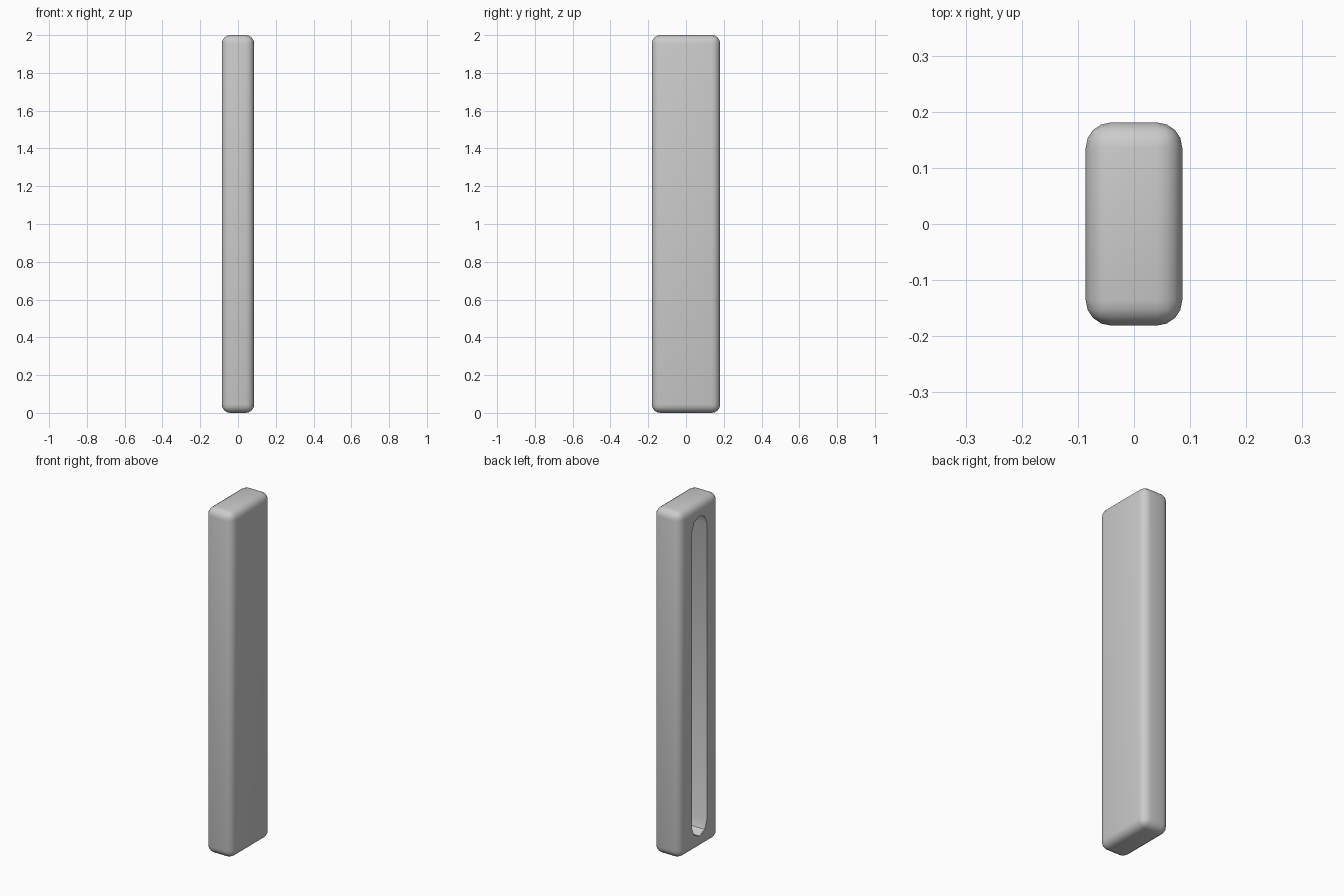
import bpy, bmesh, math

if "Cube" in bpy.data.objects:
    bpy.data.objects.remove(bpy.data.objects["Cube"])

W, D, H = 0.172, 0.362, 2.0   # overall size
R = 0.045                     # edge rounding
SLOT_R, SLOT_LOW, SLOT_HIGH, SLOT_DEPTH = 0.068, 0.075, 1.925, 0.1


def new_object(name, bm):
    mesh = bpy.data.meshes.new(name)
    bmesh.ops.recalc_face_normals(bm, faces=bm.faces)
    bm.to_mesh(mesh)
    bm.free()
    ob = bpy.data.objects.new(name, mesh)
    bpy.context.collection.objects.link(ob)
    return ob


# Rounded bar
bm = bmesh.new()
bmesh.ops.create_cube(bm, size=1)
for v in bm.verts:
    v.co = (v.co.x * W, v.co.y * D, (v.co.z + 0.5) * H)
bmesh.ops.bevel(bm, geom=bm.edges[:], offset=R, segments=4, profile=0.5, affect='EDGES')
bar = new_object("bar", bm)

# Slot cutter: long shape with faceted round ends, sunk into the left face
bm = bmesh.new()
n = 4
ends = []
for zc, start in ((SLOT_HIGH - SLOT_R, 0), (SLOT_LOW + SLOT_R, math.pi)):
    for i in range(n + 1):
        a = start + math.pi * i / n
        ends.append((-W / 2 - 0.1, SLOT_R * math.cos(a), zc + SLOT_R * math.sin(a)))
face = bm.faces.new([bm.verts.new(p) for p in ends])
ext = bmesh.ops.extrude_face_region(bm, geom=[face])
bmesh.ops.translate(bm, vec=(0.1 + SLOT_DEPTH, 0, 0),
                    verts=[g for g in ext["geom"] if isinstance(g, bmesh.types.BMVert)])
cutter = new_object("slot_cutter", bm)
cutter.hide_render = True

# Cut the slot and smooth the rounded edges
mod = bar.modifiers.new("slot", 'BOOLEAN')
mod.operation = 'DIFFERENCE'
mod.solver = 'EXACT'
mod.object = cutter
bpy.context.view_layer.objects.active = bar
bar.select_set(True)
bpy.ops.object.modifier_apply(modifier=mod.name)
bpy.data.objects.remove(cutter)
bpy.ops.object.shade_smooth_by_angle(angle=math.radians(30))
